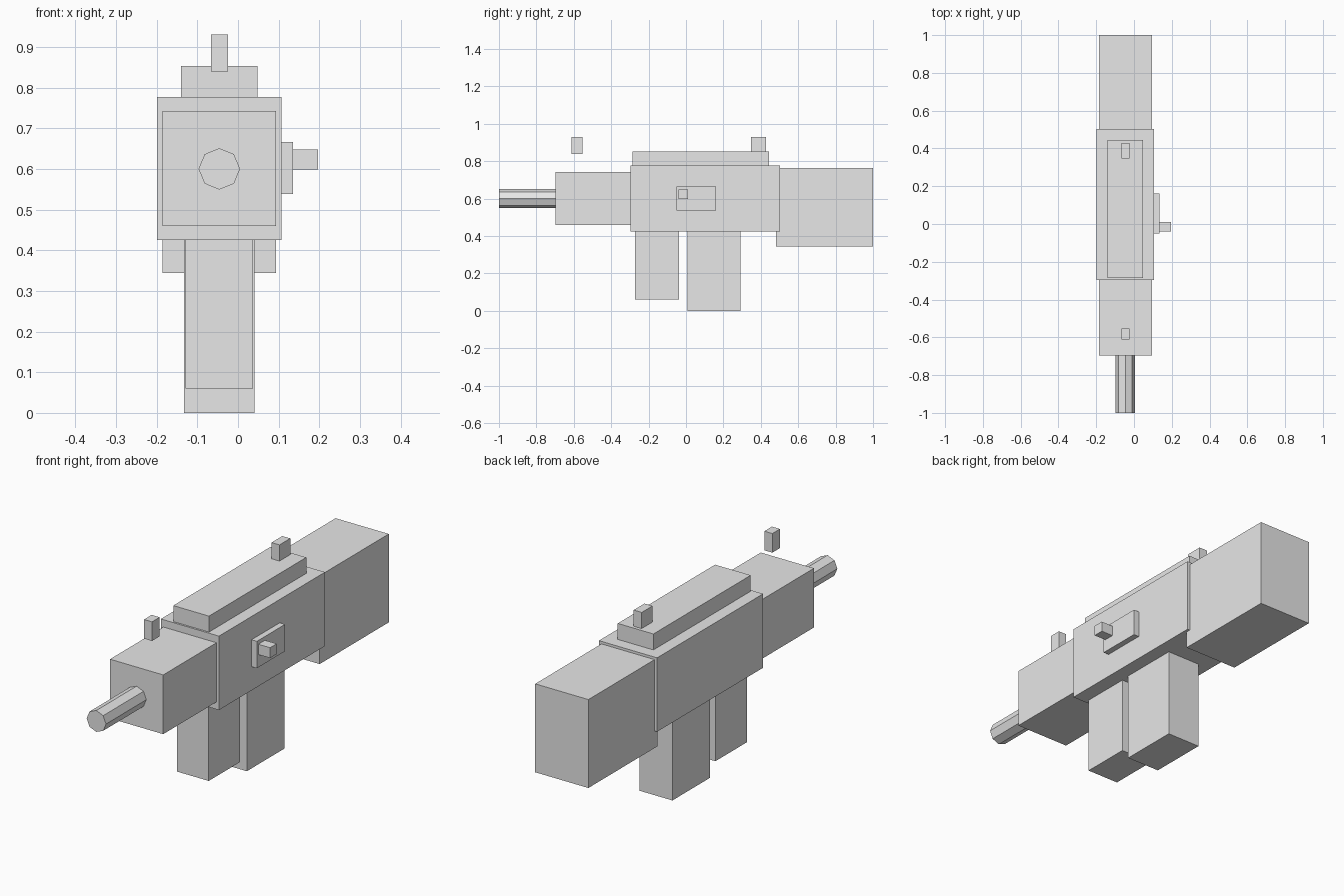
import bpy
from math import pi

cube = bpy.data.objects.get("Cube")
if cube:
    bpy.data.objects.remove(cube, do_unlink=True)

GREY = (0.8, 0.8, 0.8, 1)
mat = bpy.data.materials.new("plain grey")
mat.use_nodes = True
mat.diffuse_color = GREY
mat.node_tree.nodes["Principled BSDF"].inputs["Base Color"].default_value = GREY

CENTRE = -0.046  # x of the body's own centre line


def finish(name):
    obj = bpy.context.object
    obj.name = name
    obj.data.materials.append(mat)
    bpy.ops.object.transform_apply(location=False, rotation=True, scale=True)
    return obj


def box(name, x, y, z):
    """Box spanning the given (low, high) range on each axis."""
    spans = (x, y, z)
    bpy.ops.mesh.primitive_cube_add(size=1, location=[(a + b) / 2 for a, b in spans])
    bpy.context.object.scale = [b - a for a, b in spans]
    return finish(name)


def centred_box(name, width, y, z):
    return box(name, (CENTRE - width / 2, CENTRE + width / 2), y, z)


# Main body in line: fore end, receiver, stock
centred_box("receiver", 0.306, (-0.296, 0.502), (0.425, 0.777))
centred_box("fore_end", 0.28, (-0.697, -0.28), (0.46, 0.742))
centred_box("stock", 0.28, (0.48, 1.0), (0.344, 0.765))

# Top rail and the two sights
centred_box("top_rail", 0.188, (-0.287, 0.445), (0.76, 0.853))
for name, y in (("front_sight", (-0.611, -0.554)), ("rear_sight", (0.348, 0.429))):
    centred_box(name, 0.042, y, (0.839, 0.93))

# Magazine and grip below the receiver
centred_box("magazine", 0.166, (-0.273, -0.037), (0.06, 0.45))
centred_box("grip", 0.174, (0.008, 0.292), (0.0, 0.45))

# Side plate with its handle
box("side_plate", (0.09, 0.135), (-0.051, 0.161), (0.538, 0.666))
box("side_handle", (0.12, 0.197), (-0.04, 0.01), (0.599, 0.648))

# Eight-sided barrel
bpy.ops.mesh.primitive_cylinder_add(vertices=8, radius=0.051, depth=0.33,
                                    location=(CENTRE, -0.835, 0.6),
                                    rotation=(pi / 2, 0, 0))
finish("barrel")
